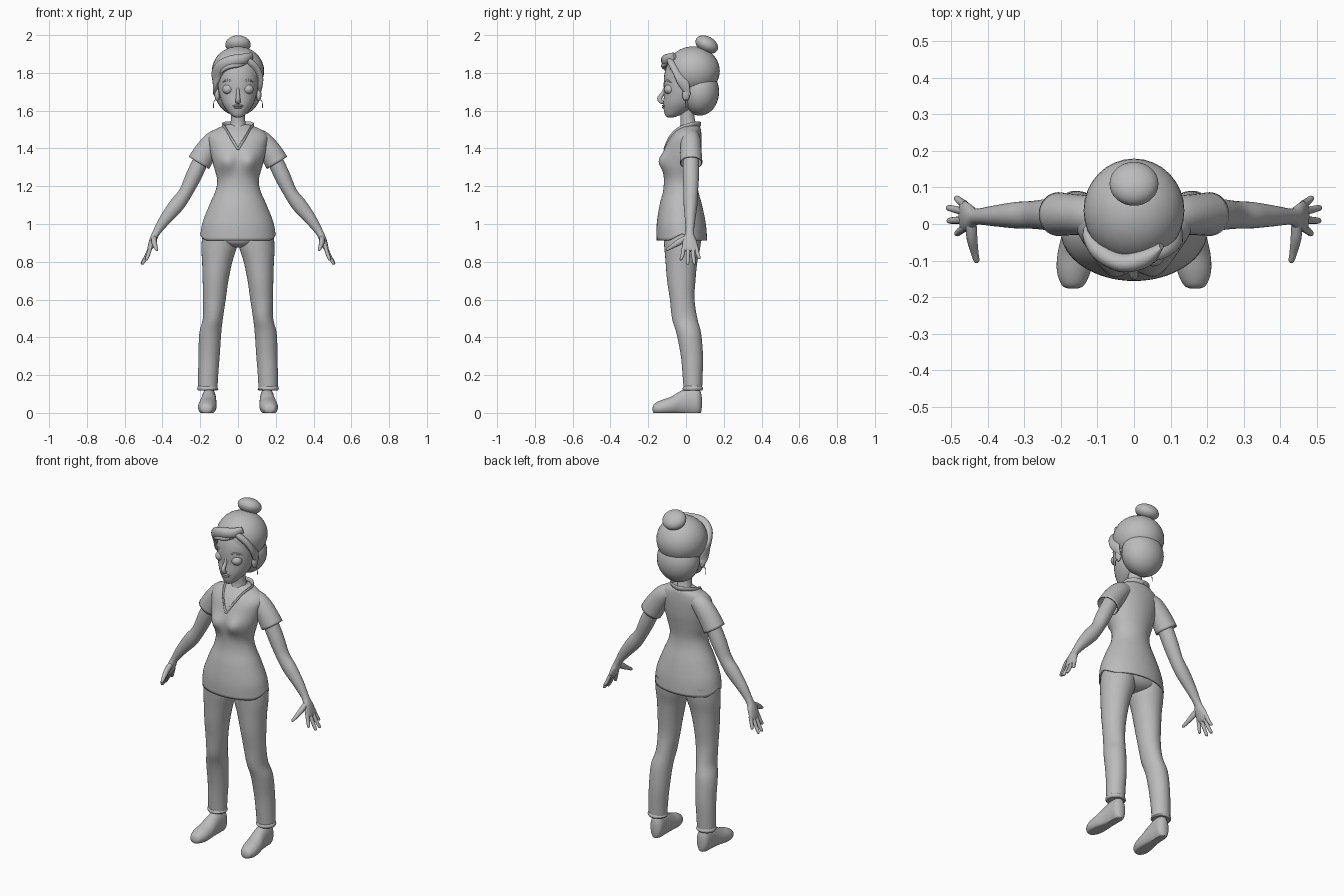
import bpy, bmesh, math
from mathutils import Vector, Matrix

grey = bpy.data.materials.new("plain grey")
grey.diffuse_color = (0.5, 0.5, 0.5, 1)


def finish(bm, name, mirror=False, thick=0, angle=50):
    bmesh.ops.recalc_face_normals(bm, faces=bm.faces[:])
    me = bpy.data.meshes.new(name)
    bm.to_mesh(me)
    bm.free()
    me.materials.append(grey)
    ob = bpy.data.objects.new(name, me)
    bpy.context.collection.objects.link(ob)
    bpy.ops.object.select_all(action='DESELECT')
    ob.select_set(True)
    bpy.context.view_layer.objects.active = ob
    bpy.ops.object.shade_smooth_by_angle(angle=math.radians(angle))
    if thick:
        m = ob.modifiers.new("thickness", 'SOLIDIFY')
        m.thickness, m.offset = thick, -1
    if mirror:
        ob.modifiers.new("mirror", 'MIRROR')
    return ob


def spline(rows, steps=4):
    """Catmull-Rom interpolation of rows of numbers."""
    out = []
    for i in range(len(rows) - 1):
        a, b, c, d = (rows[max(0, min(len(rows) - 1, i + k))] for k in (-1, 0, 1, 2))
        for s in range(steps):
            t = s / steps
            out.append([0.5 * (2 * q + (r - p) * t + (2 * p - 5 * q + 4 * r - w) * t * t
                               + (3 * q - p - 3 * r + w) * t ** 3)
                        for p, q, r, w in zip(a, b, c, d)])
    return out + [list(rows[-1])]


def loft(rings, n=32, caps=(True, True), shape=None):
    """Skin elliptical rings given as (centre, half axis u, half axis v)."""
    bm = bmesh.new()
    loops = []
    for c, u, v in rings:
        loop = []
        for k in range(n):
            a = 2 * math.pi * k / n
            p = Vector(c) + Vector(u) * math.cos(a) + Vector(v) * math.sin(a)
            loop.append(bm.verts.new(shape(p) if shape else p))
        loops.append(loop)
    for l0, l1 in zip(loops, loops[1:]):
        for k in range(n):
            bm.faces.new((l0[k], l0[(k + 1) % n], l1[(k + 1) % n], l1[k]))
    for on, loop in zip(caps, (loops[0], loops[-1])):
        if on:
            bm.faces.new(loop)
    return bm


def upright(rows):
    """Rows (z, centre x, half width, front y, back y) to level rings."""
    return [((cx, (f + b) / 2, z), (w, 0, 0), (0, (b - f) / 2, 0))
            for z, cx, w, f, b in spline(rows)]


def sweep(rows, ref=(0, 1, 0)):
    """Rows (x, y, z, radius across, radius along ref) to rings square to the path."""
    pts = spline(rows)
    rings = []
    for i, p in enumerate(pts):
        t = (Vector(pts[min(i + 1, len(pts) - 1)][:3]) - Vector(pts[max(i - 1, 0)][:3])).normalized()
        v = Vector(ref)
        v = (v - t * v.dot(t)).normalized()
        rings.append((p[:3], t.cross(v) * p[3], v * p[4]))
    return rings


def ball(name, centre, radii, tilt=0, mirror=False):
    bm = bmesh.new()
    bmesh.ops.create_uvsphere(bm, u_segments=32, v_segments=20, radius=1)
    m = Matrix.Translation(centre) @ Matrix.Rotation(tilt, 4, 'X') @ Matrix.Diagonal((*radii, 1))
    bmesh.ops.transform(bm, matrix=m, verts=bm.verts[:])
    return finish(bm, name, mirror)


# Tunic with bust and side slits
def tunic_shape(p):
    if p.y < 0:
        p.y -= 0.032 * math.exp(-((abs(p.x) - 0.062) / 0.048) ** 2 - ((p.z - 1.33) / 0.05) ** 2)
    if p.z < 0.96 and abs(p.x) > 0.12:
        p.z += 0.035 * max(0, 1 - abs(p.y + 0.02) / 0.07) * (0.96 - p.z) / 0.045
    return p


tunic = [(0.913, 0, 0.2, -0.155, 0.112), (1.0, 0, 0.19, -0.155, 0.105), (1.1, 0, 0.152, -0.14, 0.085),
         (1.17, 0, 0.121, -0.122, 0.066), (1.23, 0, 0.11, -0.117, 0.06), (1.3, 0, 0.127, -0.121, 0.069),
         (1.36, 0, 0.142, -0.12, 0.078), (1.42, 0, 0.153, -0.105, 0.082), (1.46, 0, 0.157, -0.085, 0.082),
         (1.49, 0, 0.138, -0.062, 0.08), (1.513, 0, 0.095, -0.035, 0.075), (1.528, 0, 0.05, -0.02, 0.06)]
finish(loft(upright(tunic), 64, (False, True), tunic_shape), "tunic", thick=0.006)

# Sleeves and V collar
finish(loft(sweep([(0.06, 0.022, 1.465, 0.04, 0.04), (0.115, 0.024, 1.447, 0.053, 0.052),
                   (0.165, 0.026, 1.39, 0.06, 0.056), (0.207, 0.027, 1.324, 0.063, 0.06)]),
            32, (True, False)), "sleeve", True, 0.006)
finish(loft(sweep([(0, 0.074, 1.527, 0.006, 0.014), (0.045, 0.062, 1.53, 0.006, 0.014),
                   (0.078, 0.02, 1.522, 0.006, 0.014), (0.062, -0.04, 1.497, 0.006, 0.014),
                   (0.035, -0.086, 1.45, 0.006, 0.012), (0, -0.114, 1.395, 0.006, 0.006)], (0.3, 0.1, 1)),
            12), "collar", True)

# Trousers: hips and legs
finish(loft(upright([(0.875, 0, 0.03, -0.06, 0.03), (0.89, 0, 0.11, -0.1, 0.065),
                     (0.93, 0, 0.175, -0.12, 0.085), (1.05, 0, 0.155, -0.12, 0.08)])), "trouser_hips")
finish(loft(upright([(0.118, 0.16, 0.051, -0.012, 0.085), (0.2, 0.158, 0.053, -0.018, 0.088),
                     (0.3, 0.153, 0.056, -0.027, 0.09), (0.42, 0.147, 0.058, -0.05, 0.08),
                     (0.5, 0.133, 0.053, -0.074, 0.06), (0.6, 0.125, 0.06, -0.085, 0.045),
                     (0.7, 0.119, 0.068, -0.1, 0.05), (0.8, 0.11, 0.08, -0.108, 0.06),
                     (0.88, 0.1, 0.094, -0.115, 0.076), (0.96, 0.095, 0.09, -0.12, 0.085)])),
       "trouser_leg", True)
finish(loft(sweep([(0.16, 0.036, 0.118, 0.05, 0.049), (0.16, 0.036, 0.128, 0.056, 0.055),
                   (0.159, 0.036, 0.14, 0.05, 0.049)]), 32), "trouser_cuff", True)

# Shoes, flat underneath; rows (y, centre x, half width, bottom, top)
shoe = [(-0.177, 0.167, 0.01, 0.012, 0.026), (-0.168, 0.167, 0.03, -0.004, 0.048),
        (-0.13, 0.165, 0.046, -0.012, 0.068), (-0.08, 0.161, 0.048, -0.012, 0.085),
        (-0.03, 0.156, 0.042, -0.012, 0.115), (0.02, 0.154, 0.039, -0.012, 0.135),
        (0.06, 0.153, 0.037, -0.012, 0.132), (0.078, 0.153, 0.024, 0, 0.11), (0.084, 0.153, 0.008, 0.03, 0.08)]
finish(loft([((cx, y, (b + t) / 2), (w, 0, 0), (0, 0, (t - b) / 2)) for y, cx, w, b, t in spline(shoe)],
            32, shape=lambda p: Vector((p.x, p.y, max(p.z, 0)))), "shoe", True)

# Arms and hands
finish(loft(sweep([(0.18, 0.026, 1.37, 0.04, 0.042), (0.232, 0.026, 1.26, 0.042, 0.043),
                   (0.278, 0.025, 1.165, 0.036, 0.038), (0.325, 0.024, 1.1, 0.04, 0.036),
                   (0.385, 0.022, 1.025, 0.031, 0.028), (0.432, 0.02, 0.955, 0.02, 0.022),
                   (0.45, 0.018, 0.915, 0.019, 0.036), (0.467, 0.022, 0.87, 0.013, 0.042),
                   (0.473, 0.022, 0.856, 0.007, 0.036)]), 24), "arm", True)
for name, y0, x1, y1, z1 in (("index_finger", -0.01, 0.484, -0.026, 0.808), ("middle_finger", 0.011, 0.505, 0.009, 0.785),
                             ("ring_finger", 0.034, 0.507, 0.044, 0.787), ("little_finger", 0.053, 0.485, 0.07, 0.815)):
    finish(loft(sweep([(0.462, y0, 0.88, 0.01, 0.011), ((0.466 + x1) / 2, (y0 + y1) / 2, (0.87 + z1) / 2, 0.01, 0.01),
                       (x1, y1, z1 + 0.006, 0.008, 0.008), (x1 + 0.002, y1, z1, 0.003, 0.003)]), 12), name, True)
finish(loft(sweep([(0.445, 0.005, 0.93, 0.012, 0.014), (0.444, -0.035, 0.905, 0.017, 0.015),
                   (0.437, -0.075, 0.88, 0.011, 0.011), (0.431, -0.1, 0.865, 0.008, 0.008),
                   (0.43, -0.106, 0.862, 0.003, 0.003)], (1, 0, 0)), 12), "thumb", True)

# Neck and head
finish(loft(upright([(1.48, 0, 0.06, -0.045, 0.065), (1.525, 0, 0.042, -0.03, 0.055),
                     (1.57, 0, 0.037, -0.03, 0.045), (1.65, 0, 0.04, -0.03, 0.05)])), "neck")
finish(loft(upright([(1.563, 0, 0.01, -0.095, -0.07), (1.573, 0, 0.032, -0.108, -0.04),
                     (1.6, 0, 0.058, -0.117, 0.02), (1.64, 0, 0.084, -0.12, 0.06),
                     (1.69, 0, 0.1, -0.116, 0.08), (1.74, 0, 0.107, -0.118, 0.1),
                     (1.8, 0, 0.107, -0.113, 0.1), (1.86, 0, 0.085, -0.09, 0.09),
                     (1.9, 0, 0.04, -0.04, 0.05)])), "head")

# Face
ball("eye", (0.053, -0.086, 1.713), (0.03, 0.03, 0.027), mirror=True)
finish(loft(sweep([(0, -0.108, 1.725, 0.006, 0.008), (0, -0.122, 1.692, 0.009, 0.01),
                   (0, -0.14, 1.664, 0.012, 0.013), (0, -0.128, 1.645, 0.013, 0.01),
                   (0, -0.114, 1.64, 0.005, 0.004)]), 16), "nose")
ball("upper_lip", (0, -0.117, 1.626), (0.028, 0.011, 0.006))
ball("lower_lip", (0, -0.116, 1.616), (0.022, 0.011, 0.006))
finish(loft(sweep([(0.025, -0.112, 1.752, 0.002, 0.003), (0.055, -0.102, 1.762, 0.004, 0.005),
                   (0.083, -0.078, 1.75, 0.002, 0.002)], (0, 0, 1)), 10), "eyebrow", True)
ball("ear", (0.11, 0.0, 1.685), (0.014, 0.02, 0.034), mirror=True)
finish(loft(sweep([(0.118, 0.0, 1.66, 0.002, 0.002), (0.128, -0.003, 1.645, 0.002, 0.002),
                   (0.13, 0.0, 1.615, 0.002, 0.002)]), 8), "earring", True)

# Hair: crown, nape, bun and swept fringe
ball("hair_crown", (0, 0.037, 1.81), (0.138, 0.142, 0.13))
ball("hair_nape", (0, 0.073, 1.7), (0.122, 0.102, 0.126))
ball("hair_bun", (0, 0.11, 1.95), (0.067, 0.064, 0.043), -math.radians(28))
ball("hair_bun_base", (0, 0.092, 1.915), (0.042, 0.042, 0.03), -math.radians(28))
finish(loft(sweep([(0.075, -0.06, 1.89, 0.008, 0.02), (0.03, -0.092, 1.872, 0.026, 0.03),
                   (-0.03, -0.105, 1.86, 0.026, 0.034), (-0.085, -0.08, 1.835, 0.026, 0.034),
                   (-0.115, -0.04, 1.785, 0.02, 0.035), (-0.118, -0.005, 1.72, 0.012, 0.028),
                   (-0.112, 0.015, 1.67, 0.004, 0.008)], (0, -0.3, 1)), 24), "hair_fringe_left")
finish(loft(sweep([(0.02, -0.088, 1.885, 0.01, 0.012), (0.065, -0.078, 1.855, 0.018, 0.022),
                   (0.1, -0.05, 1.81, 0.018, 0.028), (0.118, -0.015, 1.75, 0.014, 0.03),
                   (0.113, 0.015, 1.68, 0.004, 0.01)], (0, -0.6, 0.5)), 24), "hair_fringe_right")
finish(loft(sweep([(0.04, -0.1, 1.848, 0.004, 0.004), (0.0, -0.116, 1.84, 0.011, 0.011),
                   (-0.04, -0.118, 1.835, 0.013, 0.013), (-0.08, -0.1, 1.815, 0.008, 0.01),
                   (-0.1, -0.07, 1.785, 0.003, 0.003)], (0, 0, 1)), 16), "hair_fringe_curl")
